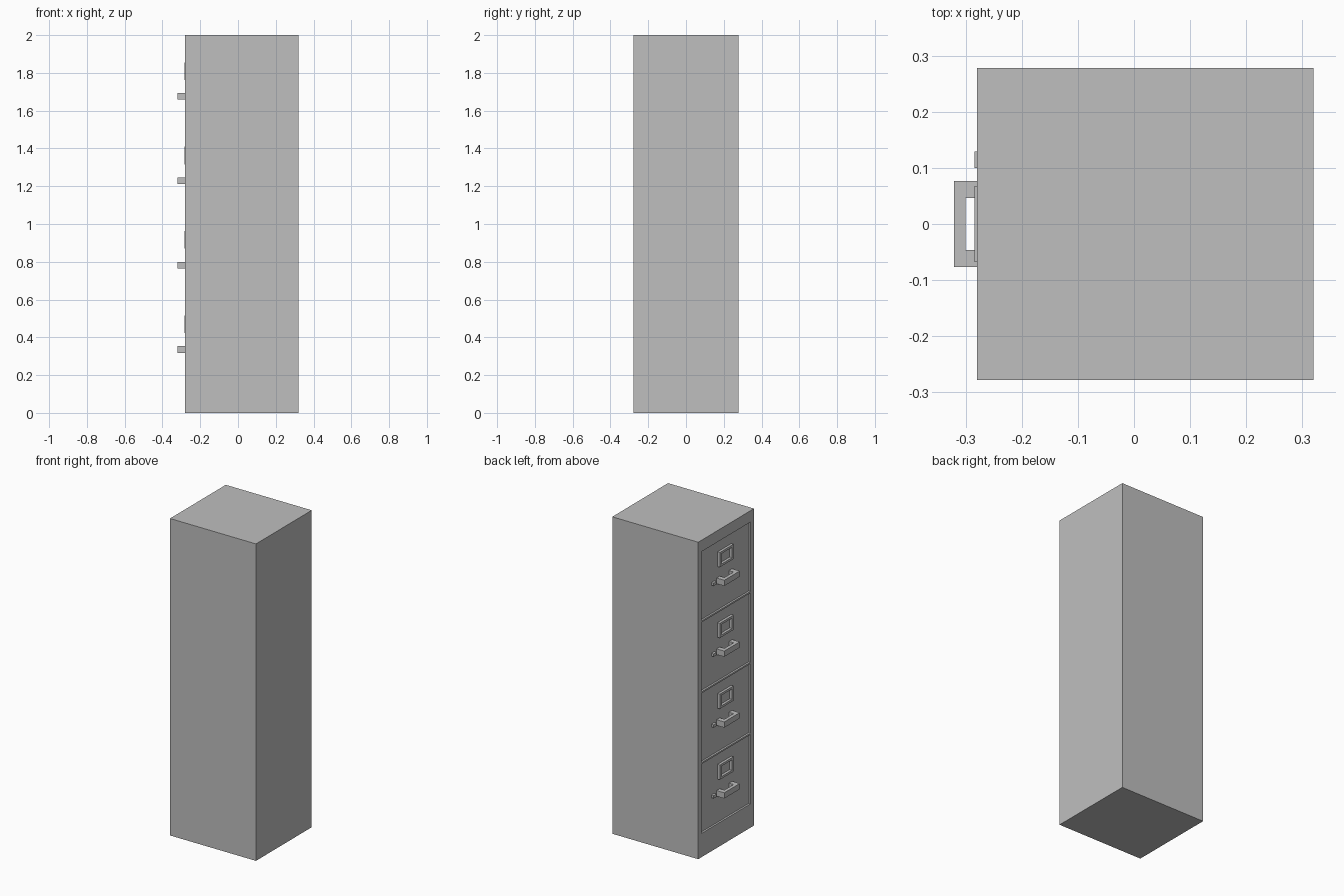
import bpy
import bmesh
from mathutils import Vector

cube = bpy.data.objects.get("Cube")
if cube:
    bpy.data.objects.remove(cube, do_unlink=True)

# Single grey paint
GREY = (0.52, 0.52, 0.52, 1)
paint = bpy.data.materials.new("grey paint")
paint.use_nodes = True
paint.diffuse_color = GREY
paint.node_tree.nodes["Principled BSDF"].inputs["Base Color"].default_value = GREY

FRONT = -0.28          # face of the carcass on the drawer side
PANEL = FRONT + 0.012  # recessed drawer panels
BASE, PITCH, HEIGHT = 0.15, 0.447, 0.437


def finish(name, bm):
    bmesh.ops.recalc_face_normals(bm, faces=bm.faces)
    mesh = bpy.data.meshes.new(name)
    bm.to_mesh(mesh)
    bm.free()
    mesh.materials.append(paint)
    obj = bpy.data.objects.new(name, mesh)
    bpy.context.collection.objects.link(obj)
    return obj


def add_box(bm, lo, hi):
    lo, hi = Vector(lo), Vector(hi)
    verts = bmesh.ops.create_cube(bm, size=1)["verts"]
    for v in verts:
        v.co = (lo + hi) / 2 + v.co * (hi - lo)


def box(name, lo, hi):
    bm = bmesh.new()
    add_box(bm, lo, hi)
    return finish(name, bm)


# Cabinet body with one shallow recess per drawer
body = box("cabinet_body", (FRONT, -0.278, 0), (0.32, 0.278, 2))
bm = bmesh.new()
for i in range(4):
    z = BASE + i * PITCH
    add_box(bm, (FRONT - 0.1, -0.243, z), (PANEL, 0.243, z + HEIGHT))
cutter = finish("recess_cutter", bm)
cutter.hide_render = True
cut = body.modifiers.new("drawer recesses", "BOOLEAN")
cut.operation = "DIFFERENCE"
cut.solver = "EXACT"
cut.object = cutter
bpy.context.view_layer.objects.active = body
bpy.ops.object.modifier_apply(modifier=cut.name)
bpy.data.objects.remove(cutter, do_unlink=True)


def handle(name, z):
    """U-shaped pull, drawn in plan and extruded upwards."""
    half = [(PANEL, 0.077), (-0.321, 0.077)]
    inner = [(-0.30, 0.046), (PANEL, 0.046)]
    outline = (half + [(x, -y) for x, y in reversed(half)]
               + [(x, -y) for x, y in reversed(inner)] + inner)
    bm = bmesh.new()
    face = bm.faces.new([bm.verts.new((x, y, z)) for x, y in outline])
    top = bmesh.ops.extrude_face_region(bm, geom=[face])["geom"]
    bmesh.ops.translate(bm, vec=(0, 0, 0.036),
                        verts=[v for v in top if isinstance(v, bmesh.types.BMVert)])
    return finish(name, bm)


def label_frame(name, z):
    """Rectangular card holder with an open middle."""
    bm = bmesh.new()
    outer = [(-0.068, z), (0.068, z), (0.068, z + 0.093), (-0.068, z + 0.093)]
    mid = Vector((0, z + 0.0465))
    inner = [(y * 0.77, mid.y + (h - mid.y) * 0.7) for y, h in outer]
    a = [bm.verts.new((PANEL, y, h)) for y, h in outer]
    b = [bm.verts.new((PANEL, y, h)) for y, h in inner]
    for i in range(4):
        j = (i + 1) % 4
        bm.faces.new((a[i], a[j], b[j], b[i]))
    ring = bmesh.ops.extrude_face_region(bm, geom=bm.faces[:])["geom"]
    bmesh.ops.translate(bm, vec=(FRONT - 0.004 - PANEL, 0, 0),
                        verts=[v for v in ring if isinstance(v, bmesh.types.BMVert)])
    return finish(name, bm)


# Fittings repeated on every drawer
for i in range(4):
    z = BASE + i * PITCH
    n = i + 1
    handle(f"drawer_handle_{n}", z + 0.167)
    label_frame(f"label_frame_{n}", z + 0.272)
    box(f"drawer_latch_{n}", (FRONT - 0.004, 0.10, z + 0.177),
        (PANEL, 0.129, z + 0.195))
